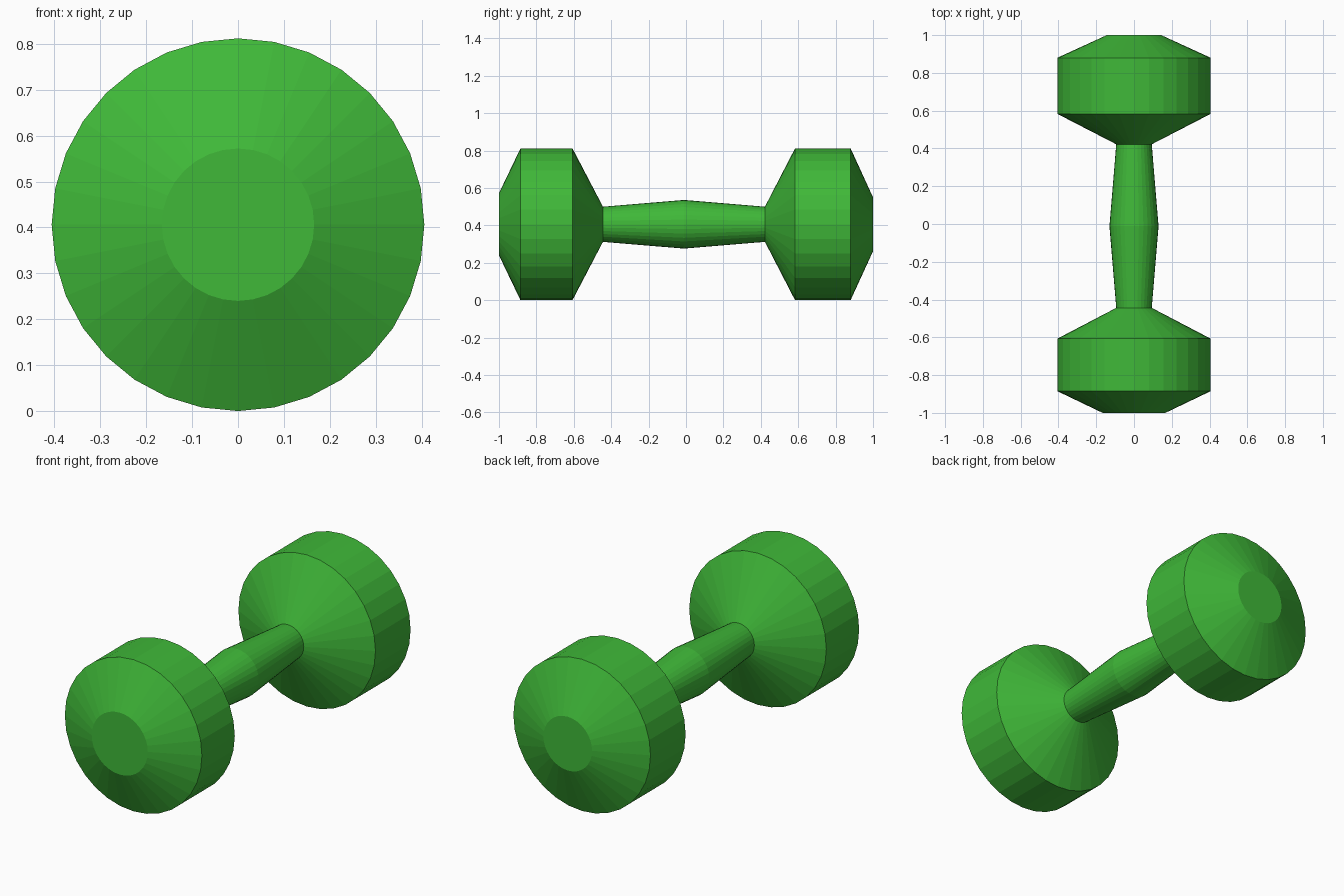
import bpy, bmesh
from math import cos, sin, tau

if "Cube" in bpy.data.objects:
    bpy.data.objects.remove(bpy.data.objects["Cube"])

SIDES = 32
AXIS_Z = 0.406

green = bpy.data.materials.new("green")
green.diffuse_color = (0.05, 0.48, 0.04, 1)
green.use_nodes = True
green.node_tree.nodes["Principled BSDF"].inputs["Base Color"].default_value = green.diffuse_color


def turned_part(name, profile, capped):
    """Lathe a list of (y, radius) points around the lengthwise axis."""
    bm = bmesh.new()
    rings = [[bm.verts.new((r * sin(tau * i / SIDES), y, r * cos(tau * i / SIDES)))
              for i in range(SIDES)] for y, r in profile]
    for a, b in zip(rings, rings[1:]):
        for i in range(SIDES):
            j = (i + 1) % SIDES
            bm.faces.new((a[i], a[j], b[j], b[i]))
    if capped:
        bm.faces.new(rings[0])
        bm.faces.new(rings[-1])
    bmesh.ops.recalc_face_normals(bm, faces=bm.faces)
    mesh = bpy.data.meshes.new(name)
    bm.to_mesh(mesh)
    bm.free()
    mesh.materials.append(green)
    obj = bpy.data.objects.new(name, mesh)
    obj.location.z = AXIS_Z
    bpy.context.collection.objects.link(obj)
    return obj


# Weights: flat end, bevelled rim, drum, cone down to the handle
turned_part("front_weight", [(-1.0, 0.166), (-0.885, 0.406), (-0.607, 0.406), (-0.444, 0.094)], True)
turned_part("back_weight", [(0.422, 0.094), (0.583, 0.406), (0.88, 0.406), (1.0, 0.144)], True)

# Handle: swells in the middle, ends meet the weights
turned_part("handle", [(-0.444, 0.094), (-0.011, 0.13), (0.422, 0.094)], False)
